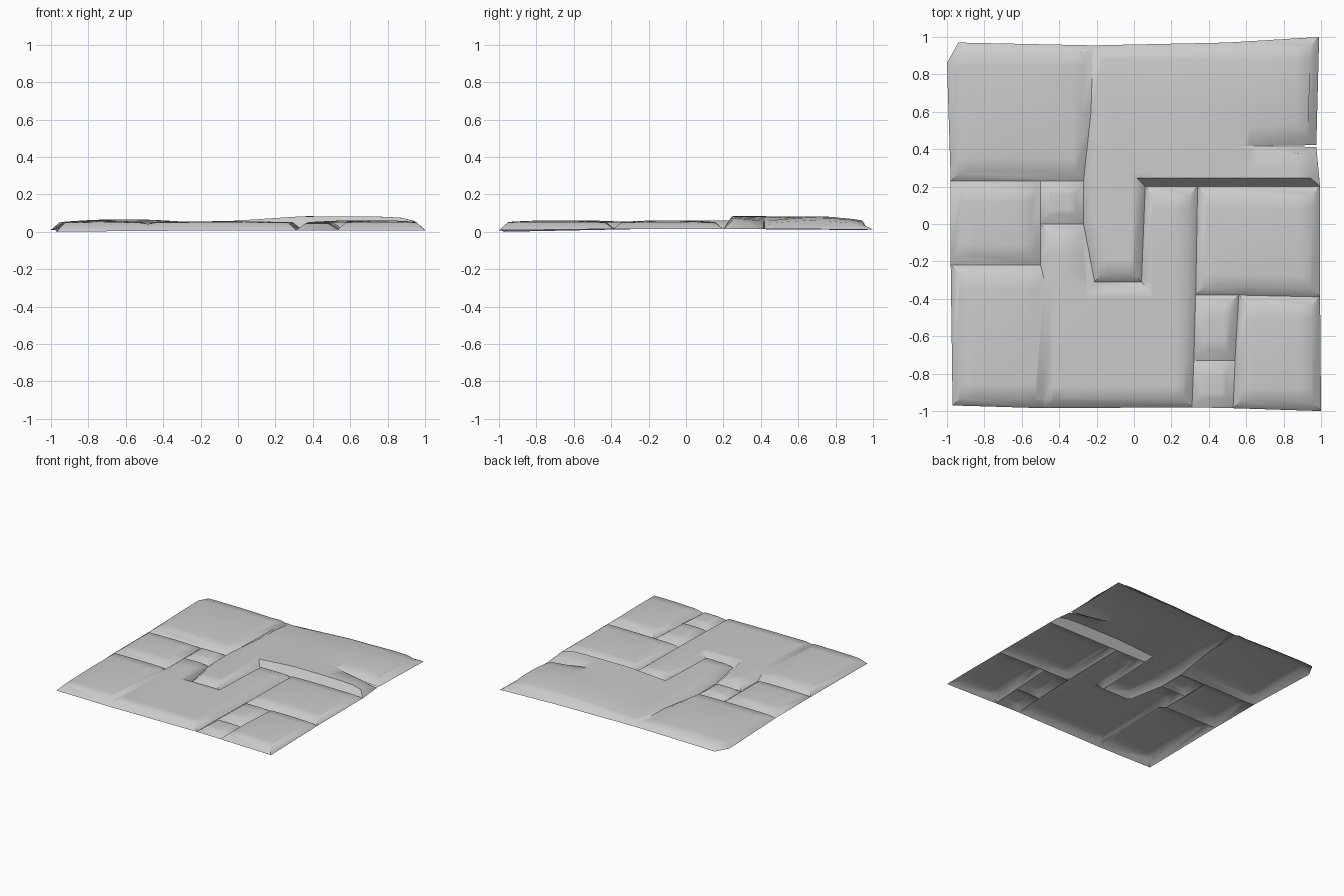
import bpy, bmesh, math
from mathutils import Vector

cube = bpy.data.objects.get("Cube")
if cube:
    bpy.data.objects.remove(cube)

grey = bpy.data.materials.new("pale_stone")
grey.use_nodes = True
grey.diffuse_color = (0.6, 0.6, 0.6, 1)
grey.node_tree.nodes["Principled BSDF"].inputs["Base Color"].default_value = (0.6, 0.6, 0.6, 1)

GROOVE = 0.015


def inset(pts, d):
    """Mitred inward offset of a counter-clockwise outline."""
    out = []
    for i, p in enumerate(pts):
        a = (p - pts[i - 1]).normalized()
        b = (pts[(i + 1) % len(pts)] - p).normalized()
        na, nb = Vector((-a.y, a.x)), Vector((-b.y, b.x))
        m = na + nb
        m = m.normalized() if m.length > 0.01 else a
        out.append(p + m * min(d / max(m.dot(na), 0.1), d * 1.5))
    return out


def stone(name, outline, height, crown=0.01, bevel=0.045):
    """One slab: sloping sides up from the groove and a gently domed top."""
    base = [Vector((p[0], p[1])) for p in outline]
    low = [p[2] if len(p) > 2 else GROOVE for p in outline]
    xs, ys = [p.x for p in base], [p.y for p in base]
    cx, cy = (min(xs) + max(xs)) / 2, (min(ys) + max(ys)) / 2
    rx, ry = (max(xs) - min(xs)) / 2, (max(ys) - min(ys)) / 2

    bm = bmesh.new()
    ring0 = [bm.verts.new((p.x, p.y, z)) for p, z in zip(base, low)]
    ring1 = [bm.verts.new((p.x, p.y, 1)) for p in inset(base, bevel)]
    n = len(base)
    for i in range(n):
        j = (i + 1) % n
        bm.faces.new((ring0[i], ring0[j], ring1[j], ring1[i]))
    bm.faces.new(ring1)

    # slice only the top, then lift it to its domed height
    for axis, c, r in ((0, cx, rx), (1, cy, ry)):
        steps = max(3, math.ceil(r * 2 / 0.13))
        for k in range(1, steps):
            co, no = Vector((0, 0, 0)), Vector((0, 0, 0))
            co[axis], no[axis] = c - r + 2 * r * k / steps, 1
            faces = [f for f in bm.faces if all(v.co.z > 0.99 for v in f.verts)]
            geom = faces + list({e for f in faces for e in f.edges})
            geom += list({v for f in faces for v in f.verts})
            bmesh.ops.bisect_plane(bm, geom=geom, plane_co=co, plane_no=no, dist=0.0005)
    for v in bm.verts:
        if v.co.z > 0.99:
            x, y = v.co.x, v.co.y
            u, w = (x - cx) / rx, (y - cy) / ry
            h = height(x, y) if callable(height) else height
            v.co.z = h + crown * max(0, 1 - u * u) * max(0, 1 - w * w)

    mesh = bpy.data.meshes.new(name)
    bm.to_mesh(mesh)
    bm.free()
    mesh.materials.append(grey)
    ob = bpy.data.objects.new(name, mesh)
    bpy.context.collection.objects.link(ob)
    bpy.ops.object.select_all(action='DESELECT')
    ob.select_set(True)
    bpy.context.view_layer.objects.active = ob
    bpy.ops.object.shade_smooth_by_angle(angle=math.radians(50))


def hook_height(x, y):
    """Rises to the right, falls to the back edge, dips at the right-hand crack."""
    rise = 0.055 + 0.025 * min(1, max(0, (x + 0.05) / 0.4))
    back = 0.022 * max(0, (y - 0.7) / 0.25) ** 2
    side = 0.025 * max(0, (x - 0.8) / 0.15) ** 2
    dip = 0.02 * max(0, 1 - abs(y - 0.42) / 0.18) * min(1, max(0, (x - 0.55) / 0.2))
    return max(0.03, rise - back - side - dip)


# left column
stone("back_left_slab", [(-0.98, 0.23), (-0.27, 0.23), (-0.23, 0.6, 0.035),
                         (-0.22, 0.92, 0.035), (-0.22, 0.955, 0.012), (-0.94, 0.97, 0.01),
                         (-1, 0.86, 0.01)], 0.047, 0.02)
stone("left_slab", [(-0.98, -0.22), (-0.5, -0.22), (-0.5, 0.23), (-0.98, 0.23)], 0.045, 0.012)
stone("small_left_block", [(-0.5, 0), (-0.27, 0), (-0.27, 0.23), (-0.5, 0.23)], 0.043, 0.006)
stone("front_left_slab", [(-0.97, -0.97, 0), (-0.48, -0.985, 0.005), (-0.48, -0.94, 0.042),
                          (-0.48, -0.3, 0.042), (-0.5, -0.22), (-0.98, -0.22)], 0.047, 0.014)

# centre slab wrapping round the leg of the hook slab
stone("centre_slab", [(-0.48, -0.985, 0.005), (0.31, -0.98, 0.008), (0.32, -0.73),
                      (0.33, -0.38), (0.34, 0.2), (0.06, 0.2), (0.04, -0.31),
                      (-0.21, -0.31), (-0.27, 0), (-0.5, 0), (-0.5, -0.22),
                      (-0.48, -0.3, 0.042), (-0.48, -0.94, 0.042)], 0.05, 0.006)

# hook-shaped slab with a crack in its right edge
stone("hook_slab", [(-0.21, -0.31), (0.04, -0.31), (0.06, 0.2), (0.34, 0.2), (0.995, 0.2),
                    (0.975, 0.412), (0.66, 0.417, 0.06), (0.975, 0.422), (0.99, 1, 0.012),
                    (0.5, 0.97, 0.012), (-0.22, 0.955, 0.012), (-0.22, 0.92, 0.035),
                    (-0.23, 0.6, 0.035), (-0.27, 0.23), (-0.27, 0)], hook_height, 0.003)

# right column
stone("right_slab", [(0.33, -0.38), (0.56, -0.38), (0.995, -0.39), (0.995, 0.2), (0.34, 0.2)],
      0.048, 0.014)
stone("small_right_block", [(0.32, -0.73), (0.54, -0.73), (0.56, -0.38), (0.33, -0.38)],
      0.045, 0.006)
stone("small_front_block", [(0.31, -0.98, 0.008), (0.53, -0.985, 0.008), (0.54, -0.73),
                            (0.32, -0.73)], 0.04, 0.006)
stone("front_right_slab", [(0.53, -0.985, 0.008), (1, -1, 0.008), (0.995, -0.39),
                           (0.56, -0.38), (0.54, -0.73)], 0.048, 0.014)
